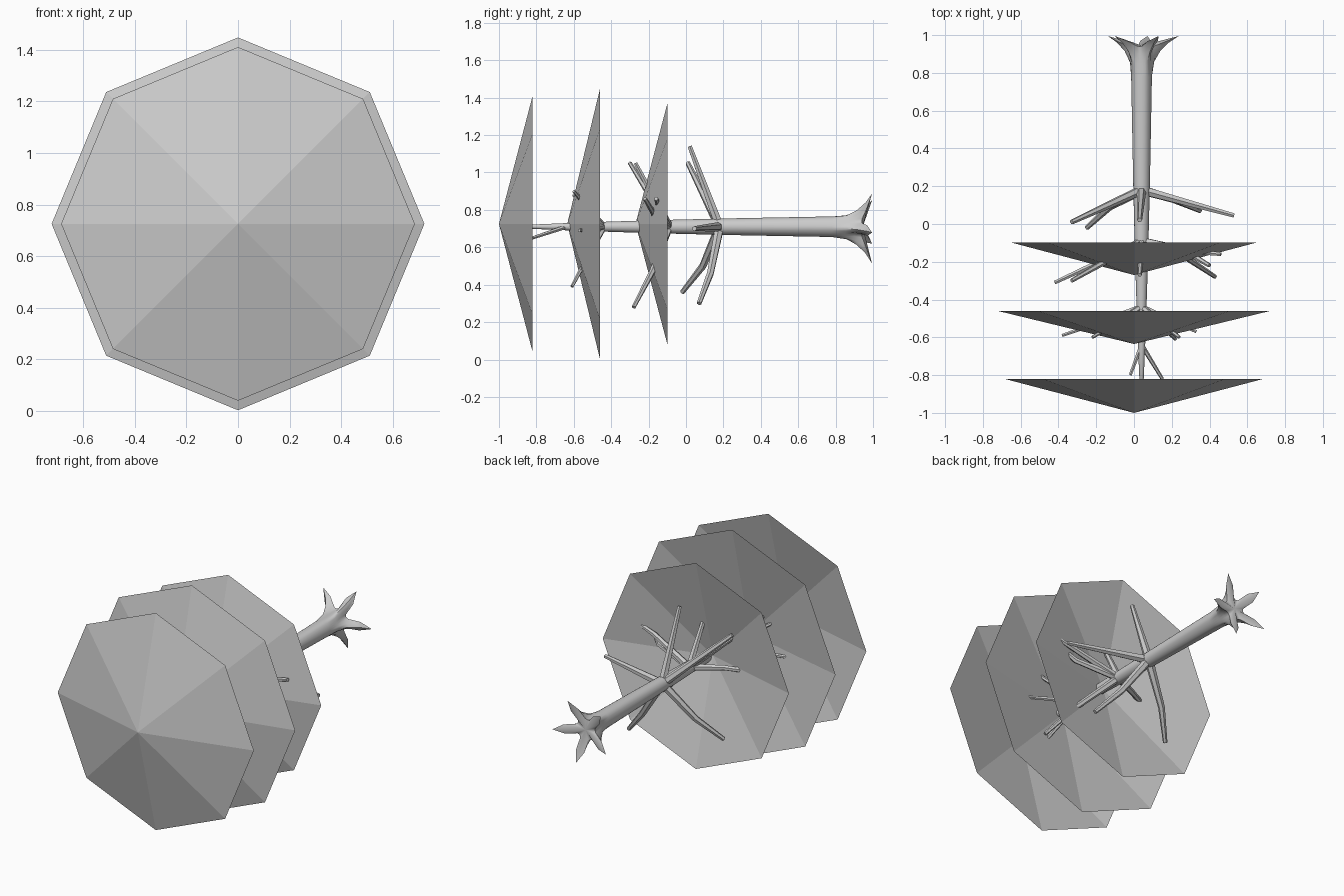
import bpy, bmesh, math
from mathutils import Vector

if "Cube" in bpy.data.objects:
    bpy.data.objects.remove(bpy.data.objects["Cube"])

CX, CZ = 0.04, 0.71          # trunk axis


def make_object(name, bm):
    bmesh.ops.recalc_face_normals(bm, faces=bm.faces)
    mesh = bpy.data.meshes.new(name)
    bm.to_mesh(mesh)
    bm.free()
    ob = bpy.data.objects.new(name, mesh)
    bpy.context.collection.objects.link(ob)
    return ob


def smooth(ob, angle):
    bpy.context.view_layer.objects.active = ob
    ob.select_set(True)
    bpy.ops.object.shade_smooth_by_angle(angle=math.radians(angle))
    ob.select_set(False)


def loft(bm, rings):
    loops = [[bm.verts.new(p) for p in ring] for ring in rings]
    n = len(loops[0])
    for a, b in zip(loops, loops[1:]):
        for i in range(n):
            j = (i + 1) % n
            bm.faces.new((a[i], a[j], b[j], b[i]))
    return loops


def cap(bm, loop, point):
    c = bm.verts.new(point)
    for i in range(len(loop)):
        bm.faces.new((loop[i], loop[(i + 1) % len(loop)], c))


# foliage: open eight-sided cones pointing to the front
def foliage(name, apex, rim, radius):
    bm = bmesh.new()
    loop = [bm.verts.new((radius * math.cos(i * math.pi / 4), rim,
                          0.725 + radius * math.sin(i * math.pi / 4))) for i in range(8)]
    cap(bm, loop, (0, apex, 0.725))
    make_object(name, bm)


foliage("foliage_top", -1.0, -0.82, 0.685)
foliage("foliage_middle", -0.635, -0.46, 0.722)
foliage("foliage_bottom", -0.27, -0.098, 0.65)

# trunk: tapered loft flaring into five root prongs
# each row: y at valley, y at prong, valley radius, prong radius
profile = [(-0.88, -0.88, 0.009, 0.009), (-0.6, -0.6, 0.021, 0.021),
           (-0.2, -0.2, 0.034, 0.034), (0.2, 0.2, 0.044, 0.044),
           (0.78, 0.78, 0.055, 0.055), (0.85, 0.86, 0.058, 0.068),
           (0.90, 0.915, 0.06, 0.10), (0.925, 0.96, 0.062, 0.145),
           (0.94, 0.995, 0.064, 0.20)]
N = 30
rings = []
for y0, y1, r0, r1 in profile:
    ring = []
    for i in range(N):
        a = 2 * math.pi * i / N
        t = (0.5 + 0.5 * math.cos(5 * a)) ** 2.2
        r = r0 + (r1 - r0) * t
        b = a - math.radians(9)
        ring.append((CX + r * math.cos(b), y0 + (y1 - y0) * t, CZ + r * math.sin(b)))
    rings.append(ring)
bm = bmesh.new()
loops = loft(bm, rings)
cap(bm, loops[0], (CX, -0.89, CZ))
cap(bm, loops[-1], (CX, 0.945, CZ))
smooth(make_object("trunk", bm), 50)


# branches: thin tapered six-sided limbs
def branch(name, points, r0=0.024, r1=0.011):
    pts = [Vector(p) for p in points]
    rings = []
    for k, p in enumerate(pts):
        d = (pts[min(k + 1, len(pts) - 1)] - pts[max(k - 1, 0)]).normalized()
        u = d.cross(Vector((0, 1, 0))).normalized()
        v = d.cross(u)
        r = r0 + (r1 - r0) * k / (len(pts) - 1)
        rings.append([p + r * (math.cos(i * math.pi / 3) * u + math.sin(i * math.pi / 3) * v)
                      for i in range(6)])
    bm = bmesh.new()
    loops = loft(bm, rings)
    bm.faces.new(loops[0])
    bm.faces.new(loops[-1])
    smooth(make_object(name, bm), 40)


# each tier: trunk height, limb thickness, limb paths after the trunk
tiers = [
    (0.18, 0.026, [
        [(0.03, 0.02, 1.14)],
        [(-0.33, 0.01, 1.05)],
        [(0.53, 0.045, 0.70)],
        [(-0.13, 0.09, 0.50), (-0.25, -0.02, 0.36)],
        [(0.21, 0.13, 0.46), (0.35, 0.07, 0.30)]]),
    (-0.09, 0.022, [
        [(0.03, -0.27, 1.05)],
        [(-0.33, -0.30, 1.05)],
        [(-0.14, -0.18, 0.72), (-0.42, -0.31, 0.70)],
        [(0.28, -0.18, 0.47), (0.43, -0.28, 0.28)],
        [(0.32, -0.145, 0.82), (0.46, -0.16, 0.86)],
        [(0.30, -0.16, 0.76), (0.40, -0.22, 0.86)]]),
    (-0.44, 0.018, [
        [(0.24, -0.60, 0.90)],
        [(-0.22, -0.60, 0.88)],
        [(-0.38, -0.59, 0.68)],
        [(0.22, -0.61, 0.39)],
        [(0.33, -0.57, 0.69)]]),
    (-0.64, 0.013, [
        [(0.15, -0.82, 0.65)],
        [(-0.02, -0.80, 0.71)]]),
]
for t, (y, r, paths) in enumerate(tiers, 1):
    for i, path in enumerate(paths, 1):
        branch(f"branch_{t}_{i}", [(CX, y, CZ)] + path, r, max(r * 0.5, 0.009))
